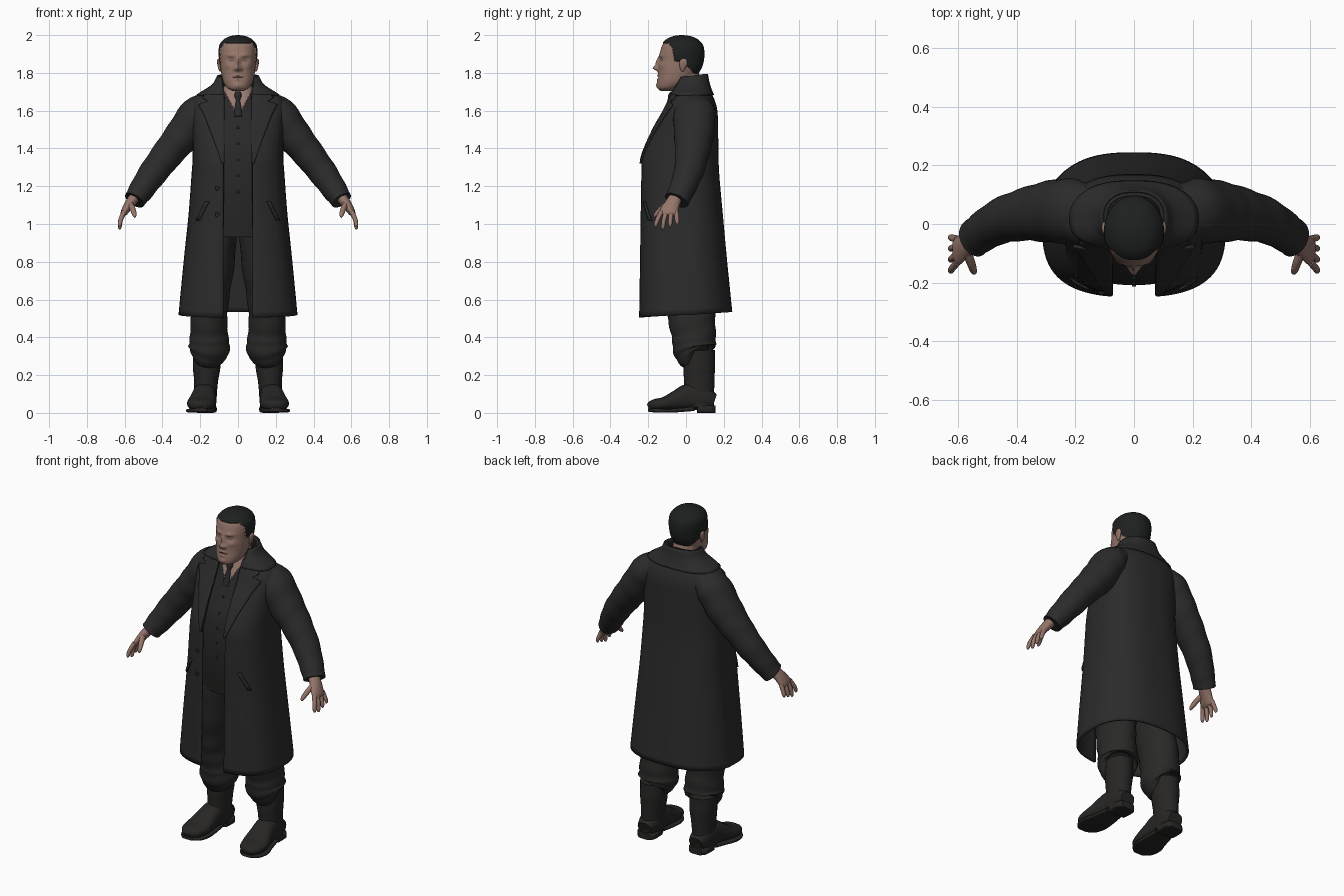
import bpy, bmesh, math
from mathutils import Vector as V

if "Cube" in bpy.data.objects:
    bpy.data.objects.remove(bpy.data.objects["Cube"])


def paint(name, *rgb):
    m = bpy.data.materials.new(name)
    m.use_nodes = True
    m.diffuse_color = (*rgb, 1)
    m.node_tree.nodes["Principled BSDF"].inputs["Base Color"].default_value = (*rgb, 1)
    return m


COAT = paint("charcoal coat", .024, .024, .024)
VEST = paint("dark waistcoat", .021, .021, .022)
CLOTH = paint("dark trousers", .022, .022, .021)
BOOT = paint("black leather", .020, .019, .018)
HAIR = paint("black hair", .013, .014, .014)
SKIN = paint("skin", .30, .18, .145)
SHADE = paint("dark skin", .17, .09, .072)
SHIRT = paint("dusty pink shirt", .32, .20, .17)
made = []


def spline(keys, k=6):
    """Smooth curve through rows of numbers."""
    out = []
    for i in range(len(keys) - 1):
        a, b, c, d = (keys[min(max(i + j, 0), len(keys) - 1)] for j in (-1, 0, 1, 2))
        for s in range(k):
            t = s / k
            out.append([.5 * (2*q + (r-p)*t + (2*p - 5*q + 4*r - w)*t*t + (3*q - p - 3*r + w)*t**3)
                        for p, q, r, w in zip(a, b, c, d)])
    return out + [list(keys[-1])]


def lookup(rows, z):
    """Linear lookup in rows sorted by their first number."""
    z = min(max(z, rows[0][0]), rows[-1][0])
    for a, b in zip(rows, rows[1:]):
        if z <= b[0]:
            t = (z - a[0]) / max(b[0] - a[0], 1e-6)
            return [p + (q - p) * t for p, q in zip(a, b)]
    return rows[-1]


def mesh(name, rows, mats, closed=True, rule=None, thick=0):
    """Skin rows of points; closed rows get end caps."""
    n = len(rows[0])
    verts = [p for r in rows for p in r]
    faces = [(i*n + j, i*n + (j+1) % n, (i+1)*n + (j+1) % n, (i+1)*n + j)
             for i in range(len(rows) - 1) for j in range(n if closed else n - 1)]
    if closed:
        faces += [tuple(range(n)), tuple(range(len(verts) - n, len(verts)))]
    me = bpy.data.meshes.new(name)
    me.from_pydata(verts, [], faces)
    ob = bpy.data.objects.new(name, me)
    bpy.context.collection.objects.link(ob)
    for m in mats if isinstance(mats, list) else [mats]:
        me.materials.append(m)
    if closed:
        bm = bmesh.new()
        bm.from_mesh(me)
        bmesh.ops.recalc_face_normals(bm, faces=bm.faces)
        bm.to_mesh(me)
        bm.free()
    if rule:
        for f in me.polygons:
            f.material_index = rule(f.center)
    if thick:
        mod = ob.modifiers.new("thickness", 'SOLIDIFY')
        mod.thickness, mod.offset = thick, -1
    made.append(ob)
    return ob


def power(v, p):
    return math.copysign(abs(v) ** p, v)


def tube(name, keys, mat, side=1, ref=(0, 1, 0), p=1, n=28, fold=0):
    """Oval tube through keys (x, y, z, radius across, radius along ref)."""
    path = spline(keys)
    rows = []
    for i, (x, y, z, a, b) in enumerate(path):
        t = V(path[min(i+1, len(path)-1)][:3]) - V(path[max(i-1, 0)][:3])
        u = t.cross(V(ref)).normalized()
        w = u.cross(t).normalized()
        row = []
        for j in range(n):
            g = math.tau * j / n
            r = 1 + fold * math.sin(i * 1.1 + 1.5 * math.sin(g))
            q = V((x, y, z)) + r * (u * a * power(math.cos(g), p) + w * b * power(math.sin(g), p))
            row.append(V((q.x * side, q.y, q.z)))
        rows.append(row)
    return mesh(name, rows, mat)


def body_point(t, hw, front, back, mid, z, px=.75, pf=.6):
    c = math.cos(t)
    y = mid + (front - mid) * c ** pf if c > 0 else mid + (back - mid) * abs(c) ** 1.1
    return V((hw * power(math.sin(t), px), y, z))


# Overcoat: open shell whose rows give height, half width, front and back
coat_rows = spline([(.505, .315, -.25, .245), (.8, .288, -.246, .218), (1.05, .262, -.243, .195),
                    (1.25, .247, -.24, .177), (1.36, .24, -.232, .172), (1.5, .243, -.172, .17),
                    (1.6, .25, -.115, .166), (1.66, .238, -.085, .15), (1.70, .185, -.068, .13),
                    (1.735, .125, -.05, .115), (1.775, .1, -.03, .105)])


def coat_point(t, z, off=0):
    _, hw, f, b = lookup(coat_rows, z)
    back = (1 - math.cos(t)) / 2
    lift = .03 * back * max(0, (.8 - z) / .3) + .02 * back * max(0, (z - 1.7) / .075)
    return body_point(t, hw + off, f - off, b + off, .03, z + lift)


def coat_angle(x, z):
    return math.asin(min(x / lookup(coat_rows, z)[1], .97) ** (1 / .75))


def coat_band(z, off=0, n=80):
    t0 = coat_angle(.077, z)
    return [coat_point(t0 + (math.tau - 2 * t0) * j / n, z, off) for j in range(n + 1)]


mesh("overcoat", [coat_band(r[0]) for r in coat_rows], COAT, False, thick=.012)
mesh("coat_collar", [coat_band(1.685 + .09 * i / 8, .011) for i in range(9)], COAT, False, thick=.009)

# Lapels with a notch, laid on the coat front
lapel_rows = [(1.32, .082), (1.45, .125), (1.58, .175), (1.635, .205), (1.65, .15), (1.655, .15),
              (1.665, .185), (1.70, .155), (1.73, .115)]
for s, word in ((1, "left"), (-1, "right")):
    rows = []
    for i in range(42):
        z = 1.32 + .41 * i / 41
        out = lookup(lapel_rows, z)[1]
        row = [coat_point(coat_angle(.07 + (out - .07) * j / 8, z), z, .01) for j in range(9)]
        rows.append([V((q.x * s, q.y, q.z)) for q in row[::s]])
    mesh(word + "_lapel", rows, COAT, False, thick=.009)
    # Slanted pocket welt
    rows = []
    for i in range(5):
        z = 1.02 + .1 * i / 4
        row = [coat_point(coat_angle(.2 - .05 * i / 4 + .018 * j, z), z, .007) for j in range(2)]
        rows.append([V((q.x * s, q.y, q.z)) for q in row[::s]])
    mesh(word + "_pocket", rows, COAT, False, thick=.007)

# Coat buttons
for z in (1.05, 1.19):
    q = coat_point(coat_angle(.11, z), z)
    tube("coat_button", [(-q.x, q.y + .004, z, .013, .013), (-q.x, q.y - .006, z, .011, .011)],
         BOOT, ref=(0, 0, 1), n=16)

# Torso: trousers top, waistcoat and shirt front split by height rules
torso_rows = spline([(.93, .18, -.17, .12), (1.1, .2, -.2, .13), (1.25, .2, -.208, .13),
                     (1.4, .19, -.19, .13), (1.5, .17, -.148, .12), (1.6, .13, -.105, .1),
                     (1.68, .09, -.075, .09), (1.73, .073, -.058, .08)], 12)


def torso_rule(c):
    if c.z < 1.09 + .5 * abs(abs(c.x) - .03):
        return 0
    return 2 if abs(c.x) < .55 * (c.z - 1.575) else 1


mesh("torso", [[body_point(math.tau * j / 120, r[1], r[2], r[3], .02, r[0]) for j in range(120)]
               for r in torso_rows], [CLOTH, VEST, SHIRT], rule=torso_rule)


def torso_y(z):
    return lookup(torso_rows, z)[2]


for i in range(5):
    z = 1.17 + .085 * i
    tube("waistcoat_button", [(0, torso_y(z) + .003, z, .008, .008), (0, torso_y(z) - .005, z, .007, .007)],
         BOOT, ref=(0, 0, 1), n=12)
tube("necktie", [(0, torso_y(z) - .004, z, a, b) for z, a, b in
                 ((1.70, .012, .008), (1.68, .02, .015), (1.655, .011, .01), (1.62, .017, .009),
                  (1.57, .02, .008))], VEST)
tube("neck", [(0, .035, 1.64, .072, .075), (0, .015, 1.72, .07, .072), (0, -.01, 1.82, .07, .07)], SKIN)

# Head with face relief, as (x, z, width, height, depth)
head_rows = spline([(1.705, .03, -.135, -.06), (1.72, .058, -.15, -.02), (1.75, .077, -.152, .03),
                    (1.79, .087, -.148, .058), (1.83, .092, -.147, .08), (1.87, .095, -.142, .09),
                    (1.91, .097, -.137, .092), (1.95, .092, -.124, .084), (1.98, .068, -.098, .056),
                    (1.995, .036, -.062, .02), (2.0, .006, -.03, -.015)], 8)
relief = [(0, 1.855, .011, .028, .016), (0, 1.825, .015, .013, .024), (.016, 1.82, .009, .009, .008),
          (.035, 1.893, .026, .009, .007), (.036, 1.868, .016, .010, -.012), (.036, 1.866, .010, .006, .007),
          (.055, 1.838, .018, .015, .005), (0, 1.775, .028, .004, -.006), (0, 1.785, .02, .006, .004),
          (0, 1.765, .02, .006, .004), (0, 1.733, .02, .014, .006)]
hairline = [(-.2, 1.962), (-.09, 1.957), (-.072, 1.93), (-.06, 1.865), (-.02, 1.86), (.02, 1.82),
            (.05, 1.79), (.12, 1.785)]


def is_hair(q):
    return q.z > lookup(hairline, q.y)[1]


def head_rule(c):
    if is_hair(c):
        return 1
    eye = abs(abs(c.x) - .036) < .016 and abs(c.z - 1.865) < .004
    mouth = abs(c.x) < .03 and abs(c.z - 1.775) < .004
    return 2 if c.y < -.09 and (eye or mouth) else 0


rows = []
for z, hw, f, b in head_rows:
    row = []
    for j in range(128):
        q = body_point(math.tau * j / 128, hw, f, b, (f + b) / 2, z, .92, .9)
        if q.y < -.07:
            for x, h, w, tall, d in relief:
                q.y -= d * math.exp(-((abs(q.x) - x) / w) ** 2 - ((z - h) / tall) ** 2)
        if is_hair(q):
            q.x, q.y = q.x * 1.06, (q.y + .02) * 1.05 - .02
        row.append(q)
    rows.append(row)
mesh("head", rows, [SKIN, HAIR, SHADE], rule=head_rule)

for s, word in ((1, "left_"), (-1, "right_")):
    tube(word + "ear", [(.094, -.018, 1.808, .004, .006), (.097, -.018, 1.825, .008, .014),
                        (.101, -.014, 1.85, .009, .022), (.102, -.012, 1.868, .008, .017),
                        (.1, -.012, 1.876, .003, .006)], SKIN, s, n=16)
    # Sleeve
    tube(word + "sleeve", [(.15, .045, 1.625, .07, .09), (.215, .045, 1.585, .092, .11),
                           (.29, .042, 1.475, .093, .105), (.37, .033, 1.375, .083, .09),
                           (.45, .012, 1.27, .075, .078), (.515, -.025, 1.175, .065, .068),
                           (.548, -.05, 1.125, .056, .066)], COAT, s, n=40, fold=.018)
    # Hand and fingers
    tube(word + "palm", [(.54, -.05, 1.15, .03, .034), (.575, -.073, 1.105, .026, .04),
                         (.602, -.092, 1.062, .019, .048), (.61, -.095, 1.045, .010, .04)], SKIN, s)
    for i, name in enumerate(("index", "middle", "ring", "little")):
        y, tip = -.13 + .026 * i, .972 + .012 * abs(i - 1)
        tube(word + name + "_finger", [(.603, y, 1.065, .013, .013), (.62, y - .02 + .008 * i, 1.025, .012, .012),
                                       (.626, y - .03 + .012 * i, tip + .012, .010, .010),
                                       (.626, y - .032 + .012 * i, tip, .004, .004)], SKIN, s, n=12)
    tube(word + "thumb", [(.575, -.085, 1.115, .016, .018), (.558, -.13, 1.08, .015, .015),
                          (.548, -.16, 1.05, .012, .011), (.546, -.17, 1.035, .004, .004)], SKIN, s, n=12)
    # Trouser leg bloused over the boot
    tube(word + "trouser_leg", [(.09, -.02, 1.0, .088, .14), (.11, -.01, .8, .092, .14),
                                (.14, .015, .62, .094, .135), (.153, .03, .5, .096, .125),
                                (.153, .042, .40, .102, .116), (.153, .045, .345, .11, .115),
                                (.16, .055, .31, .095, .105), (.165, .065, .30, .07, .08)],
         CLOTH, s, n=40, fold=.02)
    # Boot shaft, foot, sole and heel
    tube(word + "boot_shaft", [(.165, .068, .33, .074, .084), (.166, .07, .25, .073, .084),
                               (.17, .07, .15, .062, .08), (.173, .07, .08, .06, .08),
                               (.175, .07, .03, .058, .078)], BOOT, s, fold=.008)
    tube(word + "boot_foot", [(.172, .15, .06, .045, .04), (.173, .10, .075, .06, .06),
                              (.178, .02, .085, .062, .07), (.185, -.05, .066, .07, .053),
                              (.193, -.11, .05, .077, .036), (.198, -.165, .043, .065, .03),
                              (.2, -.195, .038, .038, .02), (.2, -.203, .036, .012, .008)],
         BOOT, s, ref=(0, 0, 1), p=.8)
    tube(word + "boot_sole", [(.18, .04, .022, .058, .012), (.186, -.05, .014, .072, .011),
                              (.194, -.11, .012, .081, .011), (.199, -.165, .013, .068, .011),
                              (.2, -.2, .016, .036, .009)], BOOT, s, ref=(0, 0, 1), p=.5)
    tube(word + "boot_heel", [(.173, .157, .02, .04, .02), (.173, .13, .02, .06, .02),
                              (.175, .06, .02, .06, .02)], BOOT, s, ref=(0, 0, 1), p=.4)

# Smooth shading with crisp edges
for ob in bpy.context.selected_objects:
    ob.select_set(False)
for ob in made:
    ob.select_set(True)
bpy.context.view_layer.objects.active = made[0]
bpy.ops.object.shade_smooth_by_angle(angle=math.radians(45))
